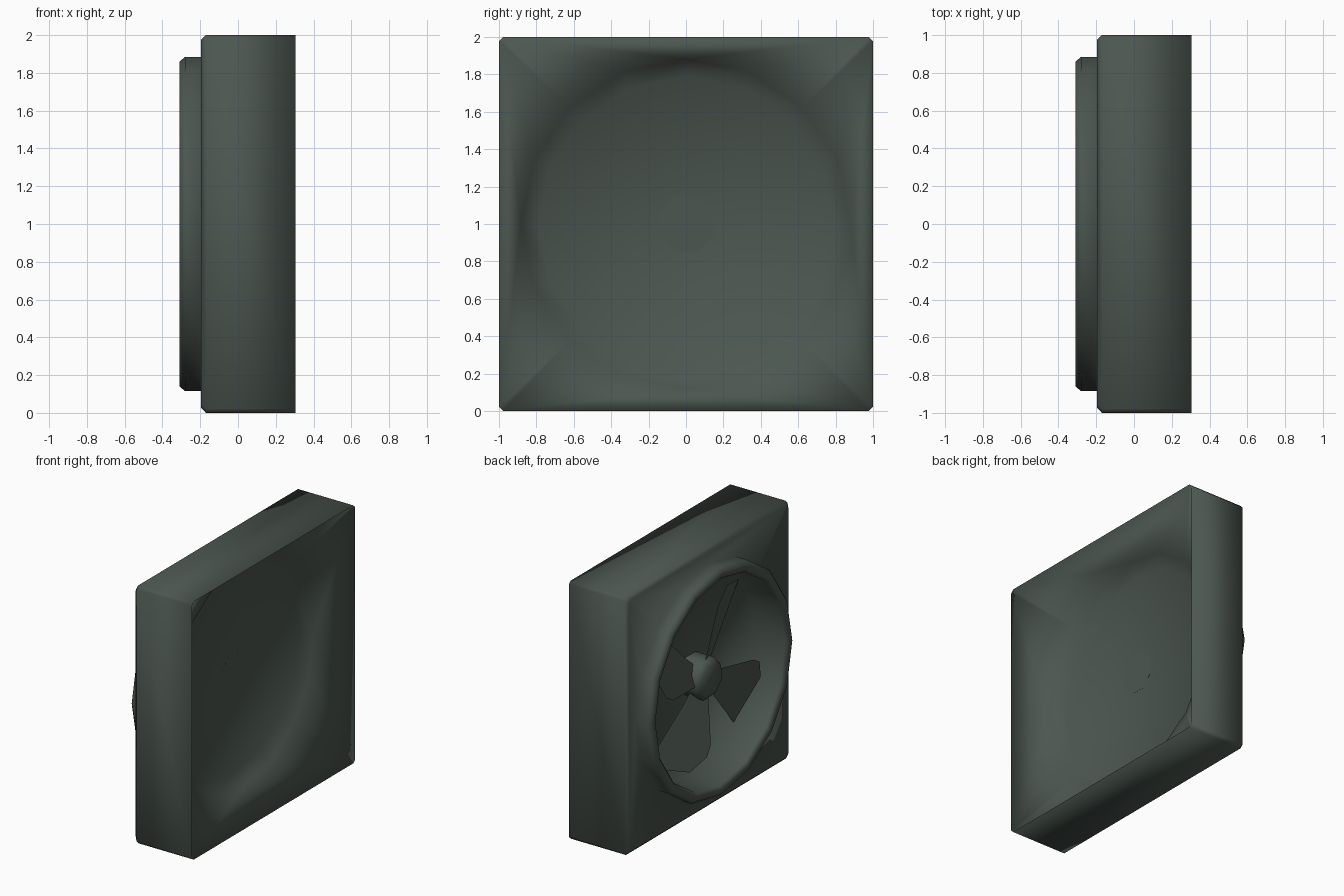
import bpy, bmesh
from math import cos, sin, pi, radians

cube = bpy.data.objects.get("Cube")
if cube:
    bpy.data.objects.remove(cube, do_unlink=True)

# Single dark green-grey paint
COLOUR = (0.072, 0.094, 0.080, 1)
paint = bpy.data.materials.new("dark_green_grey")
paint.use_nodes = True
paint.diffuse_color = COLOUR
for node in paint.node_tree.nodes:
    if node.type == 'BSDF_PRINCIPLED':
        node.inputs["Base Color"].default_value = COLOUR

SIDES = 16


def finish(bm, name, smooth):
    mesh = bpy.data.meshes.new(name)
    bmesh.ops.recalc_face_normals(bm, faces=bm.faces)
    for f in bm.faces:
        f.smooth = smooth
    bm.to_mesh(mesh)
    bm.free()
    mesh.materials.append(paint)
    obj = bpy.data.objects.new(name, mesh)
    bpy.context.scene.collection.objects.link(obj)
    return obj


def circle(bm, r, x, n=SIDES, turn=0.0):
    return [bm.verts.new((x, r * cos(turn + 2 * pi * i / n),
                          1 + r * sin(turn + 2 * pi * i / n))) for i in range(n)]


def square(bm, half, x, cut=0.022):
    # Square with clipped corners, two points per corner
    loop = []
    for i in range(4):
        c, s = round(cos(i * pi / 2)), round(sin(i * pi / 2))
        for y, z in ((half, half - cut), (half - cut, half)):
            loop.append(bm.verts.new((x, c * y - s * z, 1 + s * y + c * z)))
    return loop


def bridge(bm, a, b):
    n = len(a)
    for i in range(n):
        j = (i + 1) % n
        bm.faces.new((a[i], a[j], b[j], b[i]))


def square_to_circle(bm, sq, ci):
    # One triangle per side, a fan of triangles around each corner
    for i in range(4):
        k = 4 * i
        a, b = sq[2 * i], sq[2 * i + 1]
        bm.faces.new((sq[2 * i - 1], a, ci[k]))
        bm.faces.new((a, b, ci[k + 2]))
        for step, corner in enumerate((a, a, b, b)):
            bm.faces.new((corner, ci[(k + step + 1) % SIDES], ci[k + step]))


# Housing: round collar on one side, square funnel on the other, thin back plate
bm = bmesh.new()
collar = [circle(bm, r, x) for r, x in (
    (0.79, -0.04), (0.80, -0.29), (0.82, -0.31), (0.86, -0.31),
    (0.885, -0.28), (0.885, -0.19))]
for a, b in zip(collar, collar[1:]):
    bridge(bm, a, b)
box = [square(bm, h, x) for h, x in ((0.975, -0.195), (1, -0.17), (1, 0.305))]
for a, b in zip(box, box[1:]):
    bridge(bm, a, b)
square_to_circle(bm, box[0], collar[-1])
throat = circle(bm, 0.88, 0.04)
plate = circle(bm, 0.79, -0.03)
square_to_circle(bm, box[-1], throat)
bridge(bm, throat, plate)
bm.faces.new(plate)
bm.faces.new(collar[0])
finish(bm, "fan_housing", True)

# Hub: octagonal, rounded at its free end
bm = bmesh.new()
hub = [circle(bm, r, x, 8, pi / 8) for r, x in (
    (0.16, -0.0295), (0.16, -0.19), (0.12, -0.225))]
for a, b in zip(hub, hub[1:]):
    bridge(bm, a, b)
bm.faces.new(hub[0])
bm.faces.new(hub[-1])
hub_obj = finish(bm, "hub", True)
bpy.context.view_layer.objects.active = hub_obj
hub_obj.select_set(True)
bpy.ops.object.shade_smooth_by_angle(angle=radians(60))

# Blades: four pitched thin sheets; outline is (distance from axis, offset)
OUTLINE = ((0.10, 0.08), (0.44, 0.22), (0.53, 0.22), (0.67, 0.12),
           (0.73, -0.24), (0.24, -0.09), (0.10, -0.06))
for n in range(4):
    ang = radians(-30 + 90 * n)
    bm = bmesh.new()
    bm.faces.new([bm.verts.new((-0.145 - 0.4 * s,
                                -(r * cos(ang) - s * sin(ang)),
                                1 + r * sin(ang) + s * cos(ang)))
                  for r, s in OUTLINE])
    finish(bm, f"blade_{n + 1}", False)
